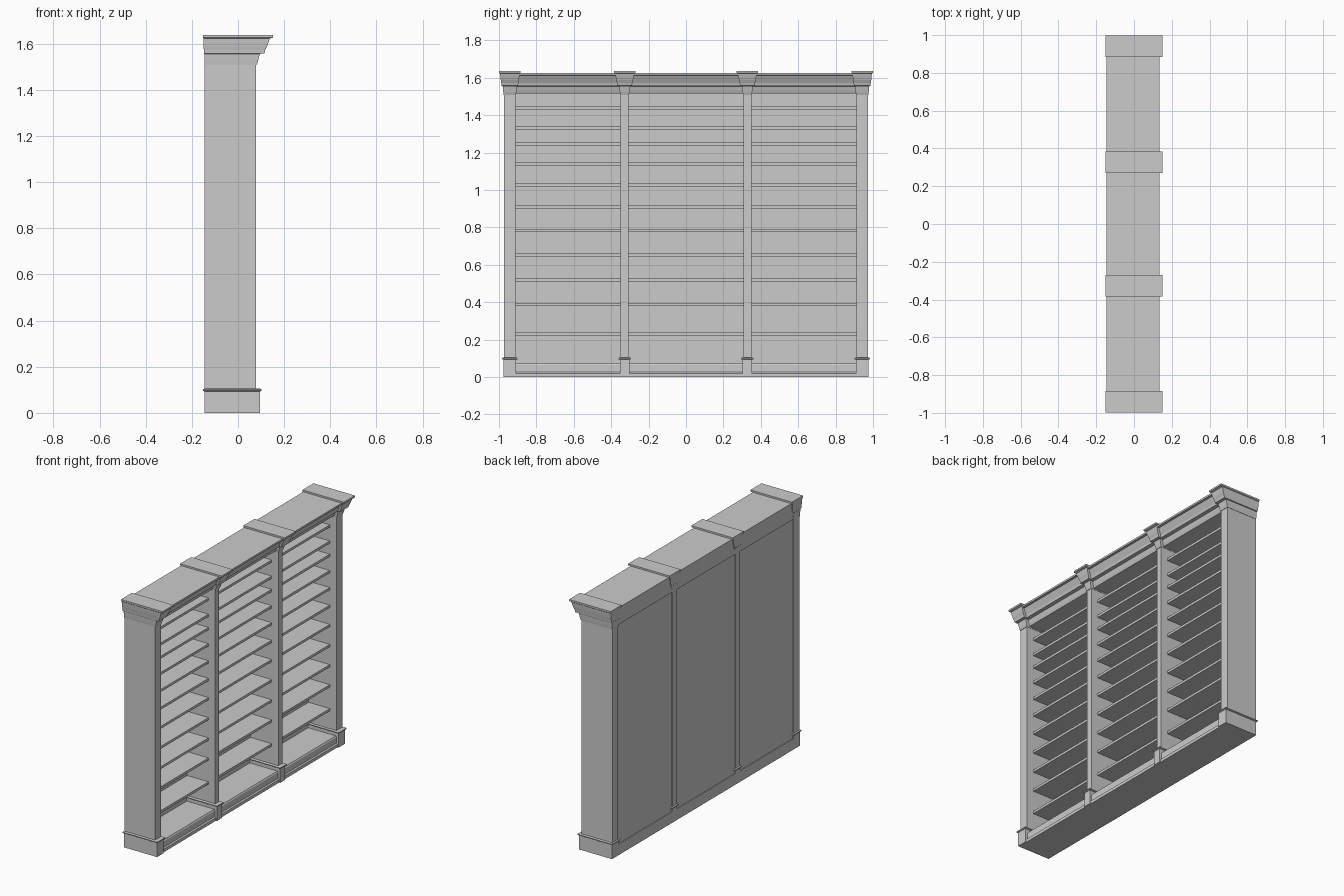
import bpy, bmesh

if "Cube" in bpy.data.objects:
    bpy.data.objects.remove(bpy.data.objects["Cube"])

BACK = -0.145
POSTS = [(-0.942, 0.031), (-0.328, 0.021), (0.328, 0.021), (0.942, 0.031)]  # centre y, half width
SHELVES = [0.23, 0.387, 0.519, 0.652, 0.784, 0.91, 1.026, 1.138, 1.245, 1.332, 1.438]


def finish(name, bm):
    bmesh.ops.recalc_face_normals(bm, faces=bm.faces)
    me = bpy.data.meshes.new(name)
    bm.to_mesh(me)
    bm.free()
    ob = bpy.data.objects.new(name, me)
    bpy.context.collection.objects.link(ob)
    return ob


def loft(name, rings):
    """Skin a list of closed rings of points and cap both ends."""
    bm = bmesh.new()
    vs = [[bm.verts.new(p) for p in r] for r in rings]
    n = len(vs[0])
    for a, b in zip(vs, vs[1:]):
        for i in range(n):
            j = (i + 1) % n
            bm.faces.new((a[i], a[j], b[j], b[i]))
    bm.faces.new(vs[0])
    bm.faces.new(vs[-1])
    return finish(name, bm)


def rect(x0, x1, y0, y1, z):
    return [(x0, y0, z), (x1, y0, z), (x1, y1, z), (x0, y1, z)]


def box(name, x0, x1, y0, y1, z0, z1):
    return loft(name, [rect(x0, x1, y0, y1, z0), rect(x0, x1, y0, y1, z1)])


def extrude_profile(name, profile, y0, y1):
    return loft(name, [[(x, y, z) for x, z in profile] for y in (y0, y1)])


# Stepped crown moulding outline (x, z), bottom to top
CAPITAL = [(0.081, 1.508), (0.087, 1.525), (0.093, 1.55), (0.096, 1.556), (0.114, 1.558),
           (0.118, 1.572), (0.126, 1.588), (0.132, 1.605), (0.137, 1.622),
           (0.151, 1.626), (0.151, 1.637)]
CROWN = [(BACK, 1.515), (0.062, 1.515), (0.068, 1.53), (0.075, 1.553), (0.096, 1.557),
         (0.1, 1.572), (0.108, 1.588), (0.116, 1.604), (0.12, 1.612), (0.134, 1.614),
         (0.134, 1.626), (BACK, 1.626)]
# Plinth outline with a toe moulding and a rounded upper lip
PLINTH = [(BACK, 0.0), (0.088, 0.0), (0.088, 0.02), (0.08, 0.026), (0.08, 0.064),
          (0.075, 0.072), (BACK, 0.072)]

# Uprights with their base blocks and flared capitals
for y, h in POSTS:
    box("upright", BACK, 0.078, y - h, y + h, 0.05, 1.55)
    b = h + 0.005 if h < 0.03 else h + 0.003
    box("upright_base", BACK, 0.095, y - b, y + b, 0.0, 0.093)
    loft("base_cap", [rect(BACK - g, 0.095 + g, y - b - g, y + b + g, z)
                      for g, z in ((0.002, 0.093), (0.007, 0.096), (0.007, 0.102), (0.001, 0.106))])
    w0 = h + 0.002
    rings = []
    for x, z in CAPITAL:
        w = w0 + (0.057 - w0) * (x - 0.081) / 0.07
        back = BACK - 0.006 * (x - 0.081) / 0.07
        rings.append(rect(back, x, y - w, y + w, z))
    loft("capital", rings)

# Bays between neighbouring uprights
for (ya, ha), (yb, hb) in zip(POSTS, POSTS[1:]):
    y0, y1 = ya + ha, yb - hb
    box("back_panel", -0.14, -0.125, y0, y1, 0.05, 1.53)
    extrude_profile("plinth", PLINTH, y0, y1)
    extrude_profile("crown", CROWN, y0, y1)
    for z in SHELVES:
        box("shelf", -0.125, 0.03, y0, y1, z - 0.008, z + 0.008)
